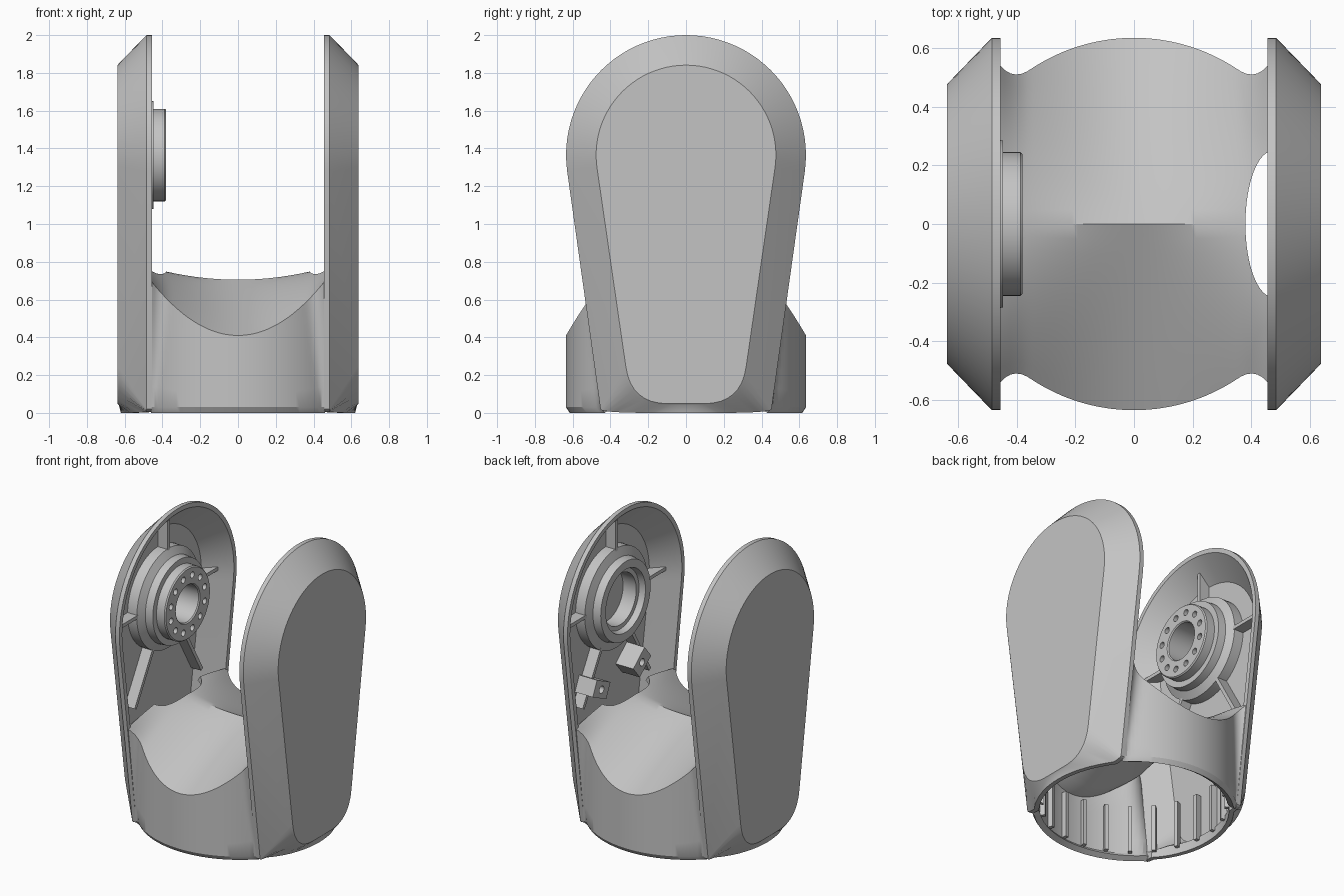
import bpy, bmesh, math
from mathutils import Matrix, Vector

if "Cube" in bpy.data.objects:
    bpy.data.objects.remove(bpy.data.objects["Cube"])

grey = bpy.data.materials.new("plain grey")
grey.use_nodes = True
GREY = (0.55, 0.55, 0.55, 1)
grey.diffuse_color = GREY
grey.node_tree.nodes["Principled BSDF"].inputs["Base Color"].default_value = GREY

PIVOT = 1.365      # height of the joint axis
RADIUS = 0.635     # base and cover radius


def finish(name, bm, angle=30):
    bmesh.ops.recalc_face_normals(bm, faces=bm.faces)
    mesh = bpy.data.meshes.new(name)
    bm.to_mesh(mesh)
    bm.free()
    obj = bpy.data.objects.new(name, mesh)
    bpy.context.collection.objects.link(obj)
    mesh.materials.append(grey)
    activate(obj)
    bpy.ops.object.shade_smooth_by_angle(angle=math.radians(angle))
    return obj


def activate(obj):
    bpy.ops.object.select_all(action='DESELECT')
    obj.select_set(True)
    bpy.context.view_layer.objects.active = obj


def cut(obj, bm):
    cutter = finish("cutter", bm)
    mod = obj.modifiers.new("cut", 'BOOLEAN')
    mod.operation, mod.solver, mod.object = 'DIFFERENCE', 'EXACT', cutter
    activate(obj)
    bpy.ops.object.modifier_apply(modifier="cut")
    bpy.data.objects.remove(cutter)
    activate(obj)
    bpy.ops.object.shade_smooth_by_angle(angle=math.radians(30))


def cylinder(bm, radius, depth, matrix, segments=64):
    bmesh.ops.create_cone(bm, cap_ends=True, segments=segments, radius1=radius,
                          radius2=radius, depth=depth, matrix=matrix)


def bridge(bm, a, b, closed=True):
    n = len(a)
    for i in range(n if closed else n - 1):
        j = (i + 1) % n
        bm.faces.new((a[i], a[j], b[j], b[i]))


def outline(radius, width, bottom, corner, lift):
    """Round-topped, tapering outline in the side plane."""
    pts = []
    for i in range(49):
        a = math.radians(-8 + 196 * i / 48)
        pts.append((radius * math.cos(a), PIVOT + radius * math.sin(a)))
    lean = (radius - width) / (PIVOT - bottom)
    arc = []
    for i in range(9):
        t = i / 8
        y = (1 - t) ** 2 * (width + lean * lift) + 2 * t * (1 - t) * width + t * t * (width - corner)
        arc.append((y, bottom + lift * (1 - t) ** 2))
    end = width - corner
    flat = [(-end + 2 * end * i / 10, bottom) for i in range(1, 10)]
    return pts + [(-y, z) for y, z in arc] + flat + arc[::-1]


def make_cover(name, side):
    bm = bmesh.new()
    outer = outline(RADIUS, 0.45, 0, 0.27, 0.02)

    def ring(pts, x):
        return [bm.verts.new((side * x, y, z)) for y, z in pts]

    # The foot of the shoulder follows the round base
    shoulder = [bm.verts.new((side * max(0.485, math.sqrt(0.62 ** 2 - y * y) if z < 0.03 else 0), y, z))
                for y, z in outer]
    rings = [ring(outline(0.46, 0.27, 0.07, 0.18, 0.18), 0.6),
             ring(outline(0.605, 0.42, 0.03, 0.25, 0.05), 0.455),
             ring(outer, 0.455), shoulder,
             ring(outline(0.485, 0.3, 0.04, 0.2, 0.2), 0.63),
             ring(outline(0.476, 0.291, 0.049, 0.195, 0.195), 0.638)]
    for a, b in zip(rings, rings[1:]):
        bridge(bm, a, b)
    bm.faces.new(rings[0])
    bm.faces.new(rings[-1])
    cover = finish(name, bm)
    # Open the foot into the hollow base
    bore = bmesh.new()
    cylinder(bore, 0.59, 0.8, Matrix.Translation((0, 0, -0.1)), 96)
    cut(cover, bore)


def make_base():
    bm = bmesh.new()

    def half_depth(x, z):
        round_y = math.sqrt(RADIUS ** 2 - x * x)
        blend = max(0, (abs(x) - 0.36) / 0.1)
        flare = max(0, 0.45 + 0.135 * z - round_y)
        return round_y + blend * flare - (0.02 if z == 0 else 0)

    strips = []
    for i in range(49):
        x = 0.46 * (2 * i / 48 - 1)
        edge = 0.41 + 1.36 * x * x
        ridge = 0.705 + 0.3 * x * x
        levels = [0] + [0.03 + (edge - 0.03) * k / 6 for k in range(7)]
        power = 1 + 4 * x * x
        wall = [(half_depth(x, z), z) for z in levels]
        rim = wall[-1][0]
        saddle = [(rim * t, ridge + (edge - ridge) * abs(t) ** power)
                  for t in [1 - k / 12 for k in range(1, 24)]]
        path = wall + saddle + [(-y, z) for y, z in wall[::-1]]
        strips.append([bm.verts.new((x, y, z)) for y, z in path])
    for a, b in zip(strips, strips[1:]):
        bridge(bm, a, b, closed=False)
    base = finish("base_saddle", bm)
    # Wall thickness goes inward, so the saddle must face up
    if max(base.data.polygons, key=lambda p: p.center.z).normal.z < 0:
        base.data.flip_normals()
    solid = base.modifiers.new("thickness", 'SOLIDIFY')
    solid.thickness, solid.offset = 0.04, -1
    bpy.ops.object.modifier_apply(modifier="thickness")
    # Curved cable openings next to the covers
    holes = bmesh.new()
    for side in (-1, 1):
        place = Matrix.Translation((side * 0.475, 0, 0.75)) @ Matrix.Diagonal((0.095, 0.25, 1, 1))
        cylinder(holes, 1, 0.5, place)
    cut(base, holes)


def make_ring(name, side, profile):
    """Turn a closed (radius, x) profile about the joint axis."""
    bm = bmesh.new()
    rings = []
    for i in range(64):
        a = math.tau * i / 64
        rings.append([bm.verts.new((side * x, r * math.cos(a), PIVOT + r * math.sin(a))) for r, x in profile])
    for i in range(64):
        bridge(bm, rings[i - 1], rings[i])
    return finish(name, bm)


def make_ribs(name, side):
    bm = bmesh.new()
    short = [(0.26, 0.525), (0.55, 0.525), (0.475, 0.605), (0.26, 0.605)]
    leg = [(0.26, 0.525), (0.72, 0.525), (0.72, 0.605), (0.26, 0.605)]
    for degrees, profile in ((0, short), (90, short), (180, short), (240, leg), (300, leg)):
        a = math.radians(degrees)
        along = Vector((0, math.cos(a), math.sin(a)))
        across = Vector((0, -math.sin(a), math.cos(a))) * 0.012
        faces = []
        for s in (-1, 1):
            faces.append([bm.verts.new(along * r + across * s + Vector((side * x, 0, PIVOT)))
                          for r, x in profile])
        bridge(bm, *faces)
        for f in faces:
            bm.faces.new(f)
    finish(name, bm)


make_base()
for name, side in (("left_cover", 1), ("right_cover", -1)):
    make_cover(name, side)
    make_ribs(name + "_ribs", side)

# Flanged drive boss with a circle of bolt holes
boss = make_ring("drive_boss", -1, [
    (0.34, 0.605), (0.34, 0.53), (0.29, 0.5), (0.285, 0.447), (0.245, 0.447),
    (0.245, 0.388), (0.238, 0.38), (0.132, 0.38), (0.125, 0.387), (0.125, 0.605)])
bolts = bmesh.new()
for k in range(12):
    a = math.tau * (k + 0.5) / 12
    spot = Vector((-0.38, 0.188 * math.cos(a), PIVOT + 0.188 * math.sin(a)))
    cylinder(bolts, 0.021, 0.08, Matrix.Translation(spot) @ Matrix.Rotation(math.pi / 2, 4, 'Y'), 16)
cut(boss, bolts)

# Recessed bearing seat
make_ring("bearing_seat", 1, [
    (0.34, 0.605), (0.34, 0.53), (0.28, 0.51), (0.27, 0.458), (0.215, 0.458),
    (0.205, 0.5), (0.175, 0.5), (0.175, 0.605)])

# Drilled mounting blocks below the bearing seat
for name, y, z, tilt in (("back_block", 0.25, 0.85, 25), ("front_block", -0.19, 0.87, -40)):
    place = Matrix.Translation((0.535, y, z)) @ Matrix.Rotation(math.radians(tilt), 4, 'X')
    bm = bmesh.new()
    bmesh.ops.create_cube(bm, size=1, matrix=place @ Matrix.Diagonal((0.14, 0.16, 0.11, 1)))
    block = finish(name, bm)
    hole = bmesh.new()
    cylinder(hole, 0.025, 0.1, place @ Matrix.Translation((-0.07, 0, 0)) @ Matrix.Rotation(math.pi / 2, 4, 'Y'), 20)
    cut(block, hole)

# Upright stiffeners around the inside of the base
bm = bmesh.new()
for k in range(24):
    place = (Matrix.Rotation(math.tau * (k + 0.5) / 24, 4, 'Z') @ Matrix.Translation((0.583, 0, 0.2))
             @ Matrix.Diagonal((0.04, 0.025, 0.32, 1)))
    bmesh.ops.create_cube(bm, size=1, matrix=place)
finish("base_stiffeners", bm)
